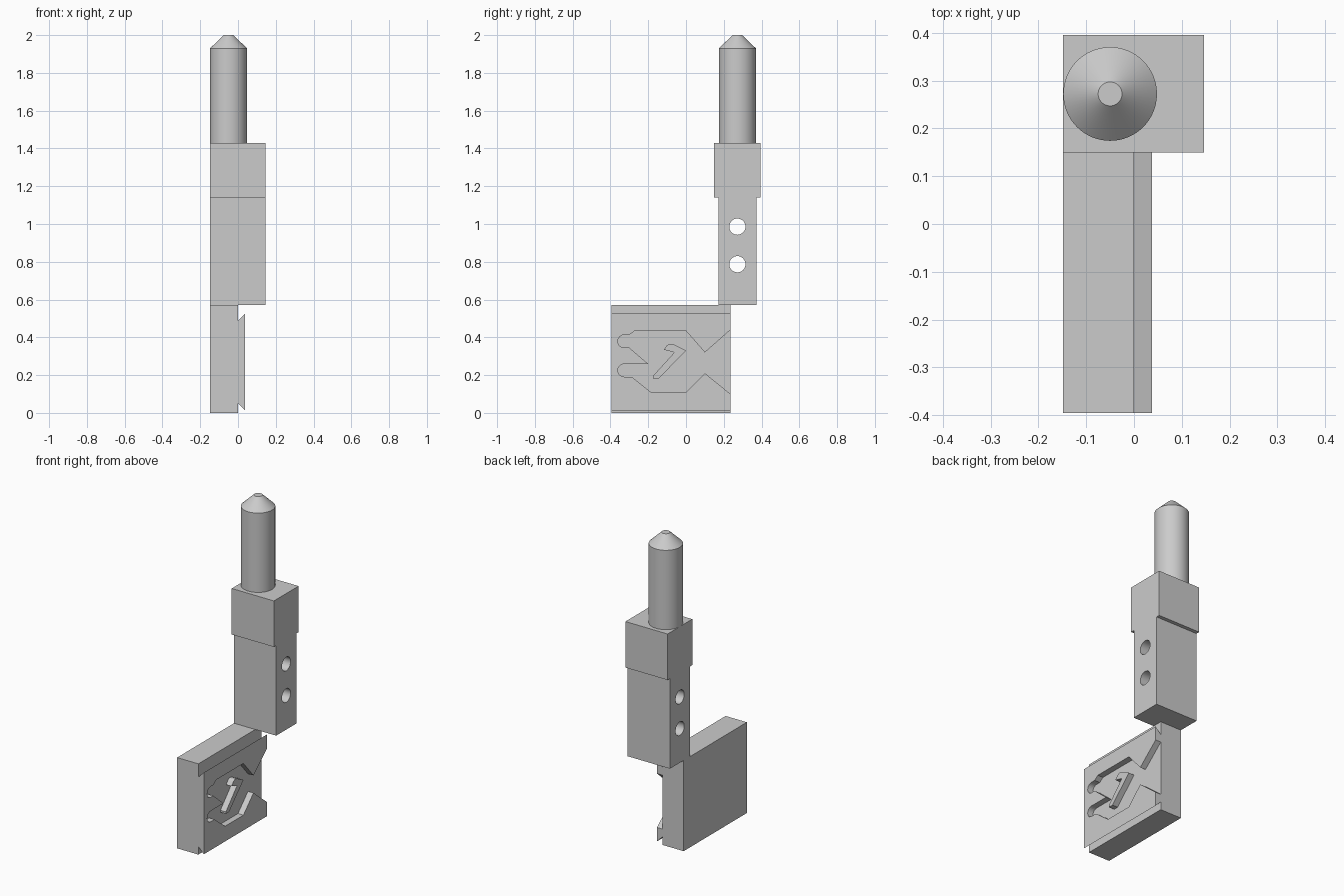
import bpy, bmesh, math
from mathutils import Vector

if "Cube" in bpy.data.objects:
    bpy.data.objects.remove(bpy.data.objects["Cube"], do_unlink=True)

grey = bpy.data.materials.new("plain_grey")
grey.use_nodes = True
COLOR = (0.6, 0.6, 0.6, 1)
grey.diffuse_color = COLOR
grey.node_tree.nodes["Principled BSDF"].inputs["Base Color"].default_value = COLOR


def finish(name, bm):
    bmesh.ops.recalc_face_normals(bm, faces=bm.faces)
    mesh = bpy.data.meshes.new(name)
    bm.to_mesh(mesh)
    bm.free()
    mesh.materials.append(grey)
    obj = bpy.data.objects.new(name, mesh)
    bpy.context.collection.objects.link(obj)
    return obj


def prism(name, points, offset):
    """Extrude a closed 3D outline along an offset."""
    bm = bmesh.new()
    face = bm.faces.new([bm.verts.new(p) for p in points])
    new = bmesh.ops.extrude_face_region(bm, geom=[face])["geom"]
    bmesh.ops.translate(bm, vec=Vector(offset),
                        verts=[g for g in new if isinstance(g, bmesh.types.BMVert)])
    return finish(name, bm)


def box(name, x0, x1, y0, y1, z0, z1):
    return prism(name, [(x0, y0, z0), (x1, y0, z0), (x1, y1, z0), (x0, y1, z0)],
                 (0, 0, z1 - z0))


def side_prism(name, outline, x0, x1):
    return prism(name, [(x0, y, z) for y, z in outline], (x1 - x0, 0, 0))


def arc(cy, cz, r, start, end, n):
    steps = [math.radians(start + (end - start) * i / n) for i in range(n + 1)]
    return [(cy + r * math.cos(a), cz + r * math.sin(a)) for a in steps]


def cut(target, cutter):
    cutter.hide_render = True
    mod = target.modifiers.new("cut", 'BOOLEAN')
    mod.operation, mod.solver, mod.object = 'DIFFERENCE', 'EXACT', cutter
    bpy.context.view_layer.objects.active = target
    bpy.ops.object.modifier_apply(modifier=mod.name)
    bpy.data.objects.remove(cutter, do_unlink=True)


def smooth(obj):
    bpy.ops.object.select_all(action='DESELECT')
    obj.select_set(True)
    bpy.context.view_layer.objects.active = obj
    bpy.ops.object.shade_smooth_by_angle(angle=math.radians(30))


# Base block
LEFT, FRONT, BACK = -0.148, -0.395, 0.235
box("base_block", LEFT, 0, FRONT, BACK, 0, 0.572)

# Flared plate on the side of the base, with an open pocket
plate = prism("flared_plate",
              [(0, FRONT, 0.05), (0.038, FRONT, 0.012),
               (0.038, FRONT, 0.527), (0, FRONT, 0.489)], (0, BACK - FRONT, 0))
pocket = [(0.25, 0.453), (0.10, 0.32), (0, 0.434), (-0.272, 0.434), (-0.30, 0.413)]
pocket += arc(-0.327, 0.379, 0.034, 90, 270, 12)
pocket += [(-0.30, 0.345), (-0.20, 0.259)]
pocket += arc(-0.327, 0.225, 0.034, 90, 270, 12)
pocket += [(-0.288, 0.191), (-0.183, 0.108), (0, 0.108), (0.10, 0.21), (0.25, 0.088)]
cut(plate, side_prism("pocket_cutter", pocket, -0.02, 0.06))

# Raised hook standing in the pocket
side_prism("pocket_hook",
           [(-0.118, 0.335), (-0.10, 0.358), (-0.085, 0.366), (-0.066, 0.364),
            (0, 0.33), (-0.143, 0.183), (-0.175, 0.183), (-0.175, 0.195),
            (-0.062, 0.32)], 0, 0.038)

# Column with two cross holes
RIGHT, AXIS = 0.146, 0.272
column = box("column", LEFT, RIGHT, AXIS - 0.1, AXIS + 0.1, 0.572, 1.14)
for z in (0.787, 0.986):
    cut(column, side_prism("hole_cutter", arc(AXIS, z, 0.043, 0, 348.75, 31), -0.3, 0.3))
smooth(column)

# Collar above the column
box("collar", LEFT, RIGHT, AXIS - 0.123, AXIS + 0.123, 1.14, 1.43)

# Round pin with a blunt conical tip
bm = bmesh.new()
SIDES = 64
rings = []
for r, z in [(0.098, 1.43), (0.098, 1.93), (0.025, 2.0)]:
    rings.append([bm.verts.new((-0.05 + y, AXIS + w, z))
                  for y, w in arc(0, 0, r, 0, 360 - 360 / SIDES, SIDES - 1)])
for low, high in zip(rings, rings[1:]):
    for i in range(SIDES):
        j = (i + 1) % SIDES
        bm.faces.new([low[i], low[j], high[j], high[i]])
bm.faces.new(rings[0])
bm.faces.new(rings[-1])
smooth(finish("pin", bm))
